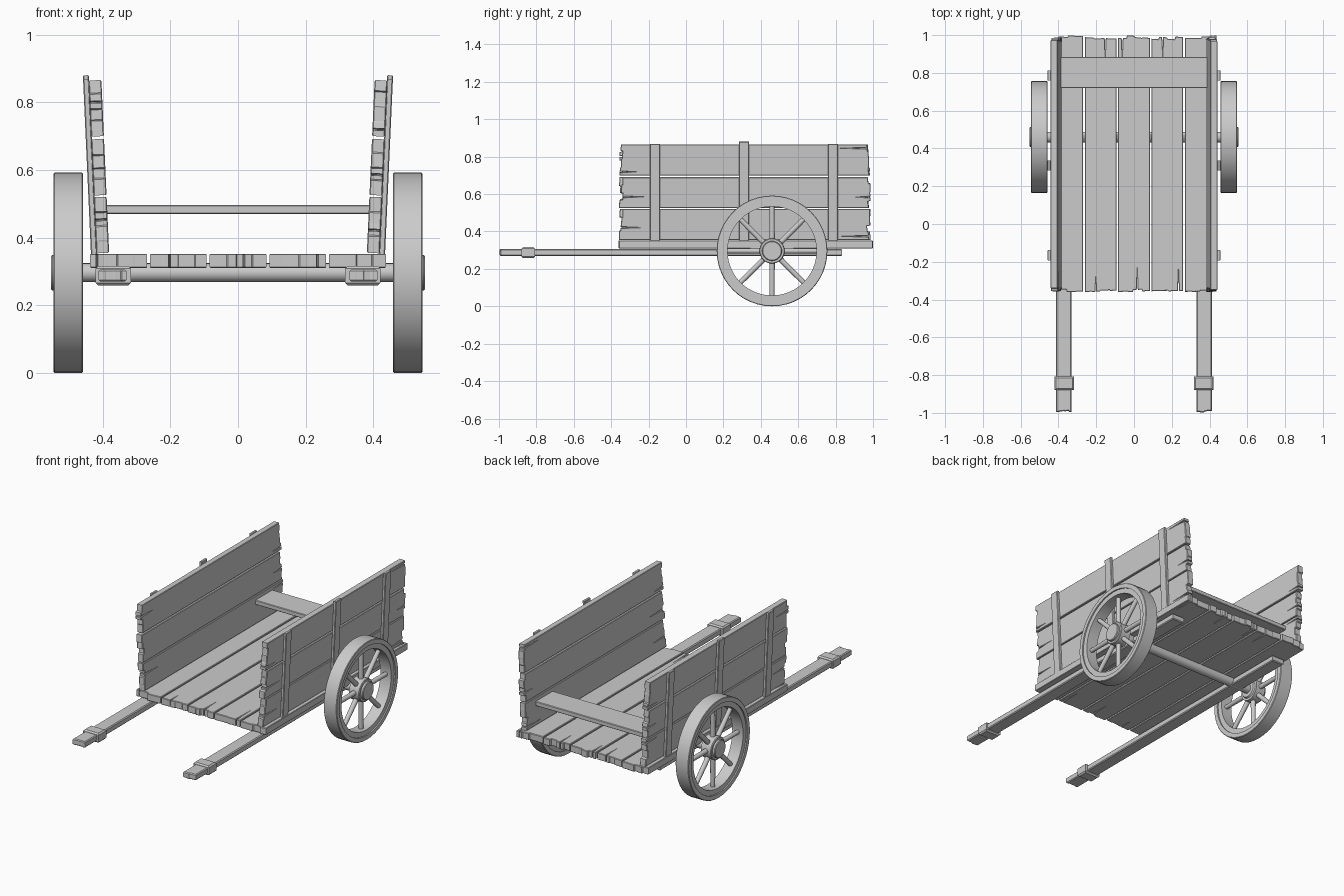
import bpy, bmesh, math, random
from mathutils import Matrix, Vector

if "Cube" in bpy.data.objects:
    bpy.data.objects.remove(bpy.data.objects["Cube"])

random.seed(7)
TILT = 0.045            # outward lean of the side walls
AXLE_Y, AXLE_Z, WHEEL_X = 0.46, 0.296, 0.5015


def finish(bm, name, matrix=Matrix(), smooth=False):
    bmesh.ops.recalc_face_normals(bm, faces=bm.faces)
    me = bpy.data.meshes.new(name)
    bm.to_mesh(me)
    bm.free()
    if smooth:
        me.shade_smooth()
        me.set_sharp_from_angle(angle=math.radians(35))
    ob = bpy.data.objects.new(name, me)
    ob.matrix_world = matrix
    bpy.context.collection.objects.link(ob)
    return ob


def ragged_end(width, depth):
    """Stepped, chipped plank end: list of (across, inset) from -w/2 to +w/2."""
    cuts = [-0.5] + [c + random.uniform(-0.05, 0.05) for c in (-0.25, 0.0, 0.25)] + [0.5]
    crack = random.choice((0, 1, 2, 3, None))
    pts, last = [], -1
    for i in range(4):
        inset = random.uniform(0, depth)
        a, b = cuts[i] * width, cuts[i + 1] * width
        pts.append((a + (0.004 if i else 0), inset))
        if i == crack and depth > 0.01:
            m = (a + b) / 2
            pts += [(m - 0.003, inset), (m, inset + random.uniform(0.04, 0.08)), (m + 0.003, inset)]
        pts.append((b, min(depth, inset + random.uniform(0, 0.004))))
    return pts


def plank(name, loc, width, thick, y0, y1, roll=0.0, front=0.0, back=0.0, bevel=0.005):
    """Board along y; front / back give the depth of the chipped ends."""
    def end(d):
        return ragged_end(width, d) if d else [(-width / 2, 0), (width / 2, 0)]
    outline = [(u, y0 + d) for u, d in end(front)]
    outline += [(u, y1 - d) for u, d in reversed(end(back))]
    bm = bmesh.new()
    face = bm.faces.new([bm.verts.new((u, y, -thick / 2)) for u, y in outline])
    ext = bmesh.ops.extrude_face_region(bm, geom=[face])
    bmesh.ops.translate(bm, vec=(0, 0, thick),
                        verts=[g for g in ext["geom"] if isinstance(g, bmesh.types.BMVert)])
    rim = [e for e in bm.edges if abs(e.verts[0].co.z - e.verts[1].co.z) < 1e-6]
    bmesh.ops.bevel(bm, geom=rim, offset=bevel, segments=1, profile=0.5,
                    affect='EDGES', clamp_overlap=True)
    return finish(bm, name, Matrix.Translation(loc) @ Matrix.Rotation(roll, 4, 'Y'))


def lathe(name, profile, x, closed=False, segs=48):
    """Spin (x offset, radius) points about the axle line."""
    bm = bmesh.new()
    rings = [[bm.verts.new((dx, r * math.cos(k * math.tau / segs), r * math.sin(k * math.tau / segs)))
              for k in range(segs)] for dx, r in profile]
    n = len(rings)
    for i in range(n if closed else n - 1):
        a, b = rings[i], rings[(i + 1) % n]
        for k in range(segs):
            j = (k + 1) % segs
            bm.faces.new((a[k], a[j], b[j], b[k]))
    if not closed:
        bm.faces.new(rings[0])
        bm.faces.new(rings[-1])
    return finish(bm, name, Matrix.Translation((x, AXLE_Y, AXLE_Z)), True)


def wall_x(z):
    return 0.400 + (z - 0.355) * TILT


# bed boards
for i in range(5):
    plank(f"bed_board_{i + 1}", ((i - 2) * 0.1765, 0, 0.331), 0.168, 0.042,
          -0.362, 1.0 - 0.006 * (i % 2), front=0.016, back=0.016)

for s, side in ((-1, "left"), (1, "right")):
    roll = -(math.pi / 2 - s * TILT)

    # side wall boards
    for i, z in enumerate((0.437, 0.608, 0.782)):
        plank(f"{side}_wall_board_{i + 1}", (s * wall_x(z), 0, z), 0.166, 0.038,
              -0.36, 0.99, roll, front=0.022, back=0.022)

    # upright battens on the outside of the wall
    for i, (y, top) in enumerate(((-0.165, 0.868), (0.31, 0.880), (0.786, 0.868))):
        z = (0.348 + top) / 2
        plank(f"{side}_batten_{i + 1}", (s * (wall_x(z) + 0.026), 0, z), top - 0.348, 0.018,
              y - 0.027, y + 0.027, roll, bevel=0.003)

    # pulling shaft with grip collar
    plank(f"{side}_shaft", (s * 0.371, 0, 0.288), 0.082, 0.036, -1.0, 0.835, front=0.01)
    plank(f"{side}_shaft_collar", (s * 0.369, 0, 0.287), 0.104, 0.058, -0.88, -0.807, bevel=0.008)

    # wheel: tyre, felloe, hub
    wx = s * WHEEL_X
    lathe(f"{side}_tyre", [(-0.0435, 0.268), (-0.0435, 0.293), (-0.0405, 0.296),
                           (0.0405, 0.296), (0.0435, 0.293), (0.0435, 0.268)], wx, True)
    lathe(f"{side}_wheel_rim", [(-0.036, 0.238), (-0.036, 0.272), (0.036, 0.272), (0.036, 0.238)],
          wx, True)
    lathe(f"{side}_hub", [(s * dx, r) for dx, r in (
        (-0.042, 0.050), (-0.032, 0.054), (-0.032, 0.068), (0.032, 0.068), (0.036, 0.064),
        (0.036, 0.053), (0.047, 0.053), (0.051, 0.049))], wx, segs=32)

    # spokes
    bm = bmesh.new()
    for k in range(8):
        m = Matrix.Rotation(k * math.tau / 8, 4, 'X') @ Matrix.Translation((0, 0, 0.15))
        bmesh.ops.create_cone(bm, cap_ends=True, segments=12, radius1=0.015, radius2=0.013,
                              depth=0.2, matrix=m)
    finish(bm, f"{side}_spokes", Matrix.Translation((wx, AXLE_Y, AXLE_Z)), True)

# axle
lathe("axle", [(-0.48, 0.028), (0.48, 0.028)], 0, segs=24)

# seat board between the walls
plank("seat", (0, 0, 0.4825), 0.79, 0.027, 0.72, 0.885, bevel=0.003)
